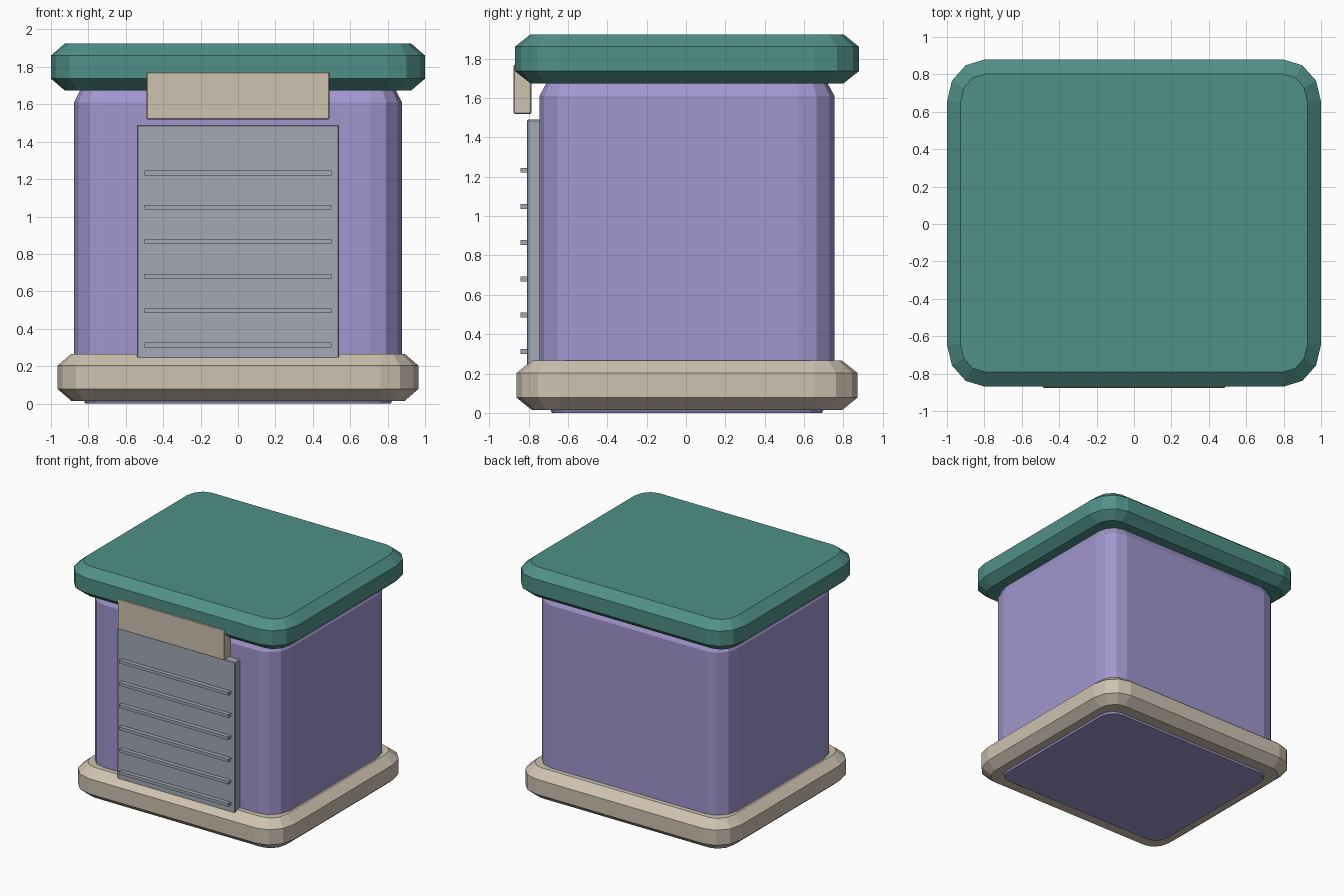
import bpy, bmesh, math

if "Cube" in bpy.data.objects:
    bpy.data.objects.remove(bpy.data.objects["Cube"])


def material(name, rgb):
    m = bpy.data.materials.new(name)
    lin = [((c / 255 + 0.055) / 1.055) ** 2.4 for c in rgb]
    m.diffuse_color = (*lin, 1)
    m.use_nodes = True
    m.node_tree.nodes["Principled BSDF"].inputs["Base Color"].default_value = m.diffuse_color
    return m


TEAL = material("teal", (80, 144, 136))
PURPLE = material("purple", (161, 150, 206))
TAN = material("tan", (206, 194, 176))
GREY = material("grey", (162, 169, 181))


def finish(name, bm, mat):
    bmesh.ops.recalc_face_normals(bm, faces=bm.faces)
    me = bpy.data.meshes.new(name)
    bm.to_mesh(me)
    bm.free()
    me.materials.append(mat)
    ob = bpy.data.objects.new(name, me)
    bpy.context.collection.objects.link(ob)
    return ob


def rounded_slab(name, mat, hx, hy, rx, ry, profile, cy=0.005, seg=3):
    """Stack of rounded rectangles; profile is a list of (z, inset)."""
    bm = bmesh.new()
    rings = []
    for z, inset in profile:
        ring = []
        for q, (sx, sy) in enumerate([(1, 1), (-1, 1), (-1, -1), (1, -1)]):
            for i in range(seg + 1):
                a = math.pi / 2 * (q + i / seg)
                x = sx * (hx - rx) + (rx - inset) * math.cos(a)
                y = sy * (hy - ry) + (ry - inset * 1.07) * math.sin(a)
                ring.append(bm.verts.new((x, y + cy, z)))
        rings.append(ring)
    for a, b in zip(rings, rings[1:]):
        n = len(a)
        for i in range(n):
            j = (i + 1) % n
            bm.faces.new((a[i], a[j], b[j], b[i]))
    bm.faces.new(rings[0])
    bm.faces.new(rings[-1])
    return finish(name, bm, mat)


def box(name, mat, x, y, z, bevel=0.0):
    """Box from (min, max) ranges with an optional small chamfer."""
    bm = bmesh.new()
    bmesh.ops.create_cube(bm, size=1)
    for v in bm.verts:
        v.co = [(r[0] + r[1]) / 2 + c * (r[1] - r[0]) for c, r in zip(v.co, (x, y, z))]
    if bevel:
        bmesh.ops.bevel(bm, geom=bm.edges[:], offset=bevel, segments=1, affect='EDGES')
    return finish(name, bm, mat)


# Main body, base plinth and roof
rounded_slab("body", PURPLE, 0.876, 0.75, 0.17, 0.183,
             [(0, 0.06), (0.12, 0), (1.61, 0), (1.73, 0.06)])
rounded_slab("base", TAN, 0.965, 0.867, 0.2, 0.22,
             [(0.015, 0.073), (0.078, 0), (0.203, 0), (0.265, 0.073)])
rounded_slab("roof", TEAL, 1.0, 0.874, 0.2, 0.225,
             [(1.675, 0.073), (1.737, 0), (1.861, 0), (1.924, 0.073)])

# Roller door with horizontal slats
box("door", GREY, (-0.54, 0.54), (-0.808, -0.70), (0.24, 1.49), 0.006)
for i in range(6):
    z = 0.313 + 0.184 * i
    box(f"door_slat_{i + 1}", GREY, (-0.5, 0.5), (-0.842, -0.806), (z - 0.0125, z + 0.0125))

# Plain header board above the door
box("header_board", TAN, (-0.488, 0.488), (-0.876, -0.786), (1.52, 1.77), 0.004)
